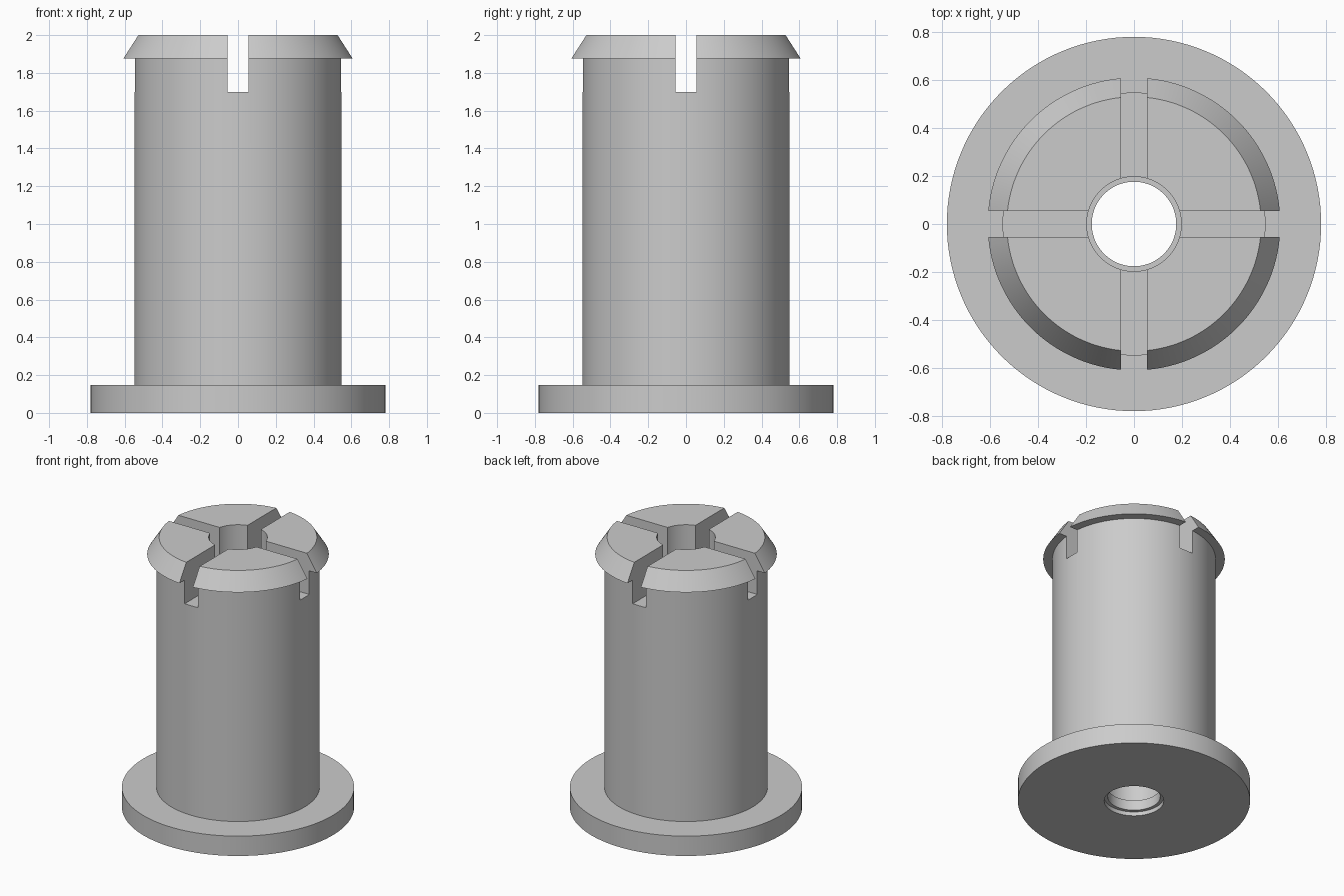
import bpy, bmesh, math
from mathutils import Vector

cube = bpy.data.objects.get("Cube")
if cube:
    bpy.data.objects.remove(cube, do_unlink=True)

SEGMENTS = 128

grey = bpy.data.materials.new("plain_grey")
grey.use_nodes = True
colour = (0.6, 0.6, 0.6, 1)
grey.diffuse_color = colour
grey.node_tree.nodes["Principled BSDF"].inputs["Base Color"].default_value = colour


def add_object(name, bm):
    bmesh.ops.recalc_face_normals(bm, faces=bm.faces)
    mesh = bpy.data.meshes.new(name)
    bm.to_mesh(mesh)
    bm.free()
    mesh.materials.append(grey)
    obj = bpy.data.objects.new(name, mesh)
    bpy.context.collection.objects.link(obj)
    return obj


def revolve(name, profile):
    """Spin a closed (radius, height) outline around the z axis."""
    bm = bmesh.new()
    verts = [bm.verts.new((r, 0, z)) for r, z in profile]
    edges = [bm.edges.new((verts[i - 1], v)) for i, v in enumerate(verts)]
    bmesh.ops.spin(bm, geom=verts + edges, cent=(0, 0, 0), axis=(0, 0, 1),
                   angle=math.tau, steps=SEGMENTS, use_merge=True)
    bmesh.ops.remove_doubles(bm, verts=bm.verts, dist=0.0001)
    return add_object(name, bm)


def box(name, size, centre):
    bm = bmesh.new()
    bmesh.ops.create_cube(bm, size=1)
    bmesh.ops.scale(bm, vec=Vector(size), verts=bm.verts)
    bmesh.ops.translate(bm, vec=Vector(centre), verts=bm.verts)
    return add_object(name, bm)


# Flange, shank, tapered snap head and stepped bore in one outline
bushing = revolve("slotted_bushing", [
    (0.20, 0), (0.78, 0), (0.78, 0.147),         # flange
    (0.548, 0.147), (0.548, 1.875),              # shank
    (0.61, 1.875), (0.53, 2.0),                  # snap head
    (0.197, 2.0), (0.197, 0.105),                # bore
    (0.176, 0.105), (0.176, 0.03), (0.20, 0.03)  # lip in the bore
])

# Crossed slots through the head
for name, size in (("slot_cutter_x", (2, 0.11, 0.6)),
                   ("slot_cutter_y", (0.11, 2, 0.6))):
    cutter = box(name, size, (0, 0, 2.0))
    cutter.hide_render = True
    cut = bushing.modifiers.new(name, 'BOOLEAN')
    cut.operation = 'DIFFERENCE'
    cut.solver = 'EXACT'
    cut.object = cutter
    bpy.ops.object.select_all(action='DESELECT')
    bpy.context.view_layer.objects.active = bushing
    bushing.select_set(True)
    bpy.ops.object.modifier_apply(modifier=cut.name)
    bpy.data.objects.remove(cutter, do_unlink=True)

bpy.ops.object.shade_smooth_by_angle(angle=math.radians(25))
